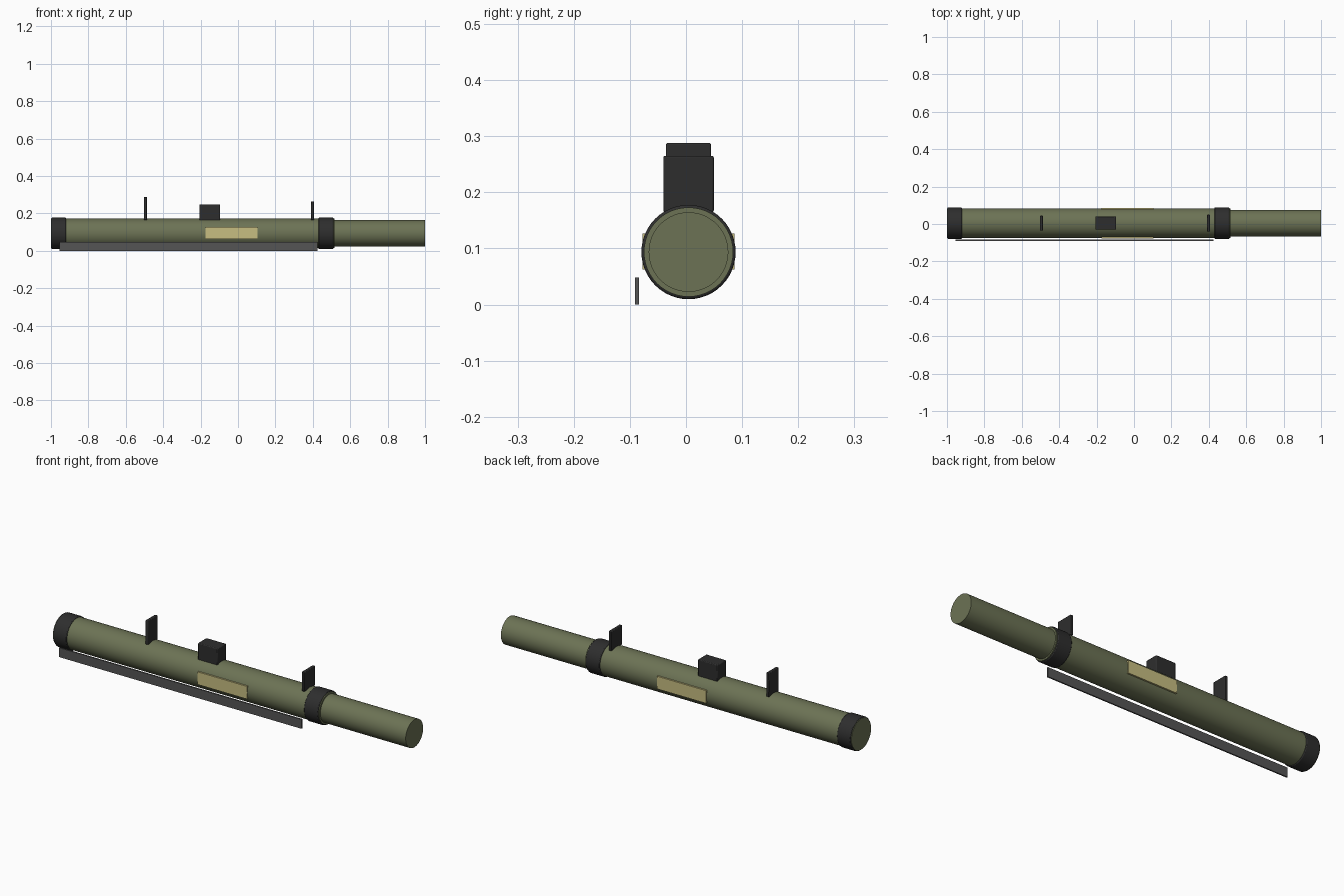
import bpy
import math
from mathutils import Matrix

if "Cube" in bpy.data.objects:
    bpy.data.objects.remove(bpy.data.objects["Cube"], do_unlink=True)

CY, CZ = 0.0045, 0.0935  # tube axis


def material(name, rgb):
    m = bpy.data.materials.new(name)
    m.use_nodes = True
    m.diffuse_color = (*rgb, 1)
    bsdf = m.node_tree.nodes["Principled BSDF"]
    bsdf.inputs["Base Color"].default_value = (*rgb, 1)
    bsdf.inputs["Roughness"].default_value = 0.7
    return m


olive = material("olive green", (0.15, 0.17, 0.09))
black = material("matte black", (0.027, 0.027, 0.027))
grey = material("strap grey", (0.09, 0.09, 0.09))
cream = material("label cream", (0.57, 0.51, 0.22))


def finish(obj, name, mat, bevel):
    obj.name = name
    obj.data.materials.append(mat)
    if bevel:
        mod = obj.modifiers.new("bevel", "BEVEL")
        mod.width = bevel
        mod.segments = 2
        mod.limit_method = "ANGLE"
    bpy.ops.object.shade_smooth_by_angle(angle=math.radians(35))
    return obj


def tube(name, x0, x1, radius, mat, bevel=0):
    """Solid cylinder along x."""
    bpy.ops.mesh.primitive_cylinder_add(
        vertices=48, radius=radius, depth=x1 - x0,
        location=((x0 + x1) / 2, CY, CZ), rotation=(0, math.pi / 2, 0))
    return finish(bpy.context.object, name, mat, bevel)


def box(name, x, y, z, mat, bevel=0):
    """Box given by its (low, high) range on each axis."""
    bpy.ops.mesh.primitive_cube_add(
        size=1, location=[(a + b) / 2 for a, b in (x, y, z)])
    obj = bpy.context.object
    obj.data.transform(Matrix.Diagonal([b - a for a, b in (x, y, z)] + [1]))
    return finish(obj, name, mat, bevel)


# Main tube with the narrower extended tube
tube("outer_tube", -1.0, 0.515, 0.0795, olive)
tube("inner_tube", 0.45, 1.0, 0.071, olive)

# Black bands around the ends of the main tube
tube("rear_band", -0.997, -0.92, 0.084, black, 0.004)
tube("front_band", 0.43, 0.51, 0.084, black, 0.004)

# Sights and trigger housing on top
box("rear_sight", (-0.503, -0.487), (CY - 0.04, CY + 0.04), (0.165, 0.288), black, 0.003)
box("front_sight", (0.39, 0.406), (CY - 0.045, CY + 0.045), (0.165, 0.265), black, 0.003)
box("trigger_housing", (-0.207, -0.095), (CY - 0.035, CY + 0.035), (0.16, 0.249), black, 0.004)

# Label plates on both sides
for side, name in ((-1, "front_label"), (1, "back_label")):
    ends = sorted((CY + side * 0.0735, CY + side * 0.082))
    box(name, (-0.175, 0.105), ends, (0.062, 0.127), cream)

# Carrying strap hanging beside the tube
box("strap", (-0.955, 0.425), (-0.091, -0.084), (0, 0.048), grey)
